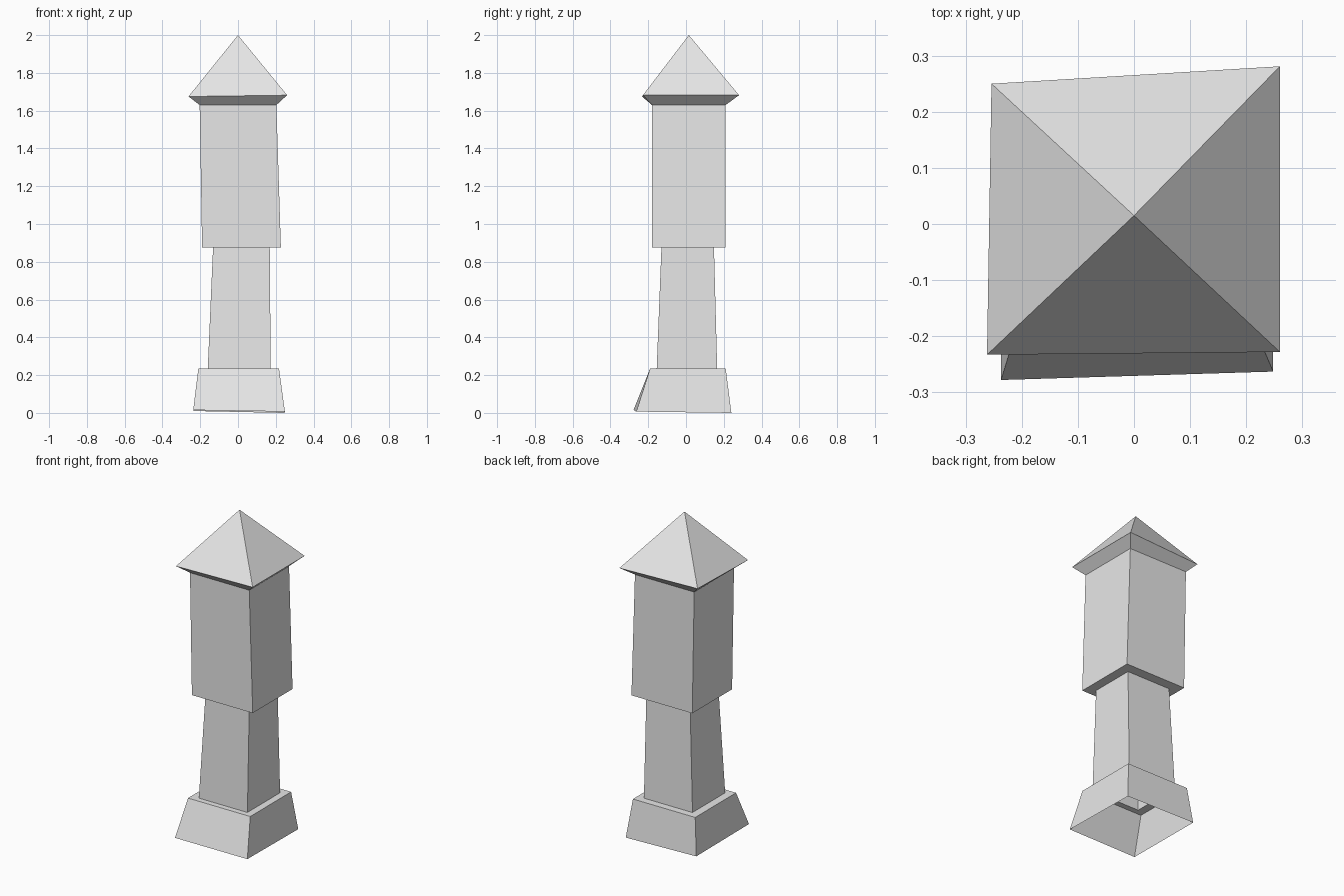
import bpy
import bmesh

cube = bpy.data.objects.get("Cube")
if cube:
    bpy.data.objects.remove(cube, do_unlink=True)

stone = bpy.data.materials.new("pale grey stone")
stone.use_nodes = True
GREY = (0.8, 0.8, 0.8, 1)
stone.diffuse_color = GREY
stone.node_tree.nodes["Principled BSDF"].inputs["Base Color"].default_value = GREY


def rect(x0, x1, y0, y1, z):
    """Level four-cornered ring, counter-clockwise from the front -x corner."""
    return [(x0, y0, z), (x1, y0, z), (x1, y1, z), (x0, y1, z)]


def shell(name, rings, apex=None):
    """Skin stacked rings into an open flat-shaded shell, with an optional tip."""
    bm = bmesh.new()
    loops = [[bm.verts.new(p) for p in ring] for ring in rings]
    for low, high in zip(loops, loops[1:]):
        for i in range(4):
            j = (i + 1) % 4
            bm.faces.new((low[i], low[j], high[j], high[i]))
    if apex:
        tip = bm.verts.new(apex)
        for i in range(4):
            bm.faces.new((loops[-1][i], loops[-1][(i + 1) % 4], tip))
    mesh = bpy.data.meshes.new(name)
    bm.to_mesh(mesh)
    bm.free()
    mesh.materials.append(stone)
    bpy.context.collection.objects.link(bpy.data.objects.new(name, mesh))


# Rings where the parts meet
foot = [(-0.237, -0.278, 0.015), (0.248, -0.263, 0.007),
        (0.245, 0.24, 0), (-0.235, 0.235, 0.01)]
base_top = rect(-0.21, 0.217, -0.19, 0.21, 0.235)
shaft_foot = rect(-0.16, 0.173, -0.155, 0.165, 0.235)
shaft_top = rect(-0.132, 0.168, -0.13, 0.148, 0.875)
body_foot = rect(-0.19, 0.227, -0.18, 0.21, 0.875)
body_top = rect(-0.203, 0.203, -0.18, 0.21, 1.63)
eave = [(-0.262, -0.233, 1.675), (0.26, -0.228, 1.682),
        (0.26, 0.281, 1.682), (-0.254, 0.25, 1.68)]

# Flared hollow base with its ledge, tapering shaft, boxy body, pointed roof
shell("base", [foot, base_top, shaft_foot])
shell("shaft", [shaft_foot, shaft_top])
shell("upper_body", [shaft_top, body_foot, body_top])
shell("roof", [body_top, eave], apex=(0, 0.015, 2))
